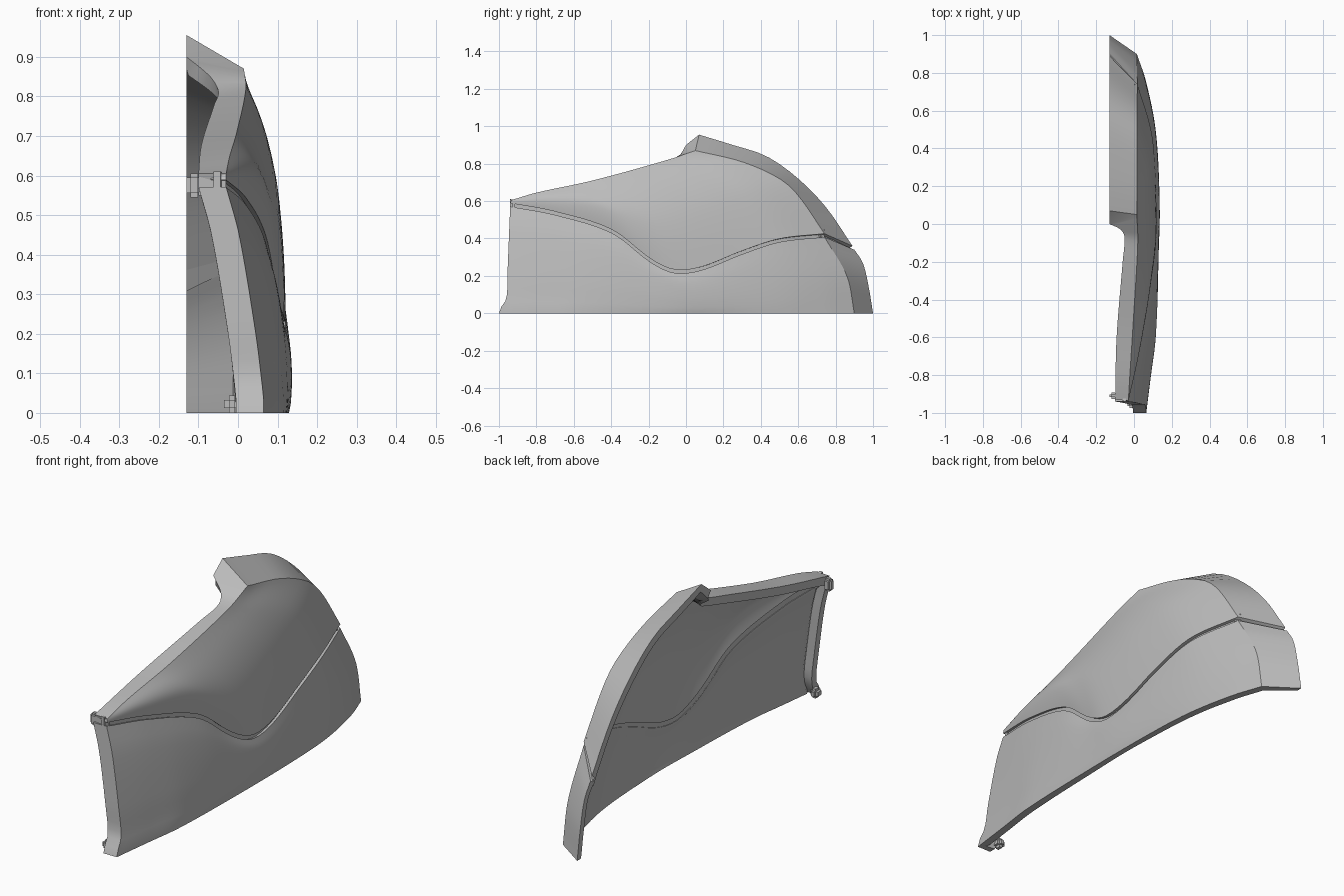
import bpy, bmesh, math
from mathutils import Vector, geometry

if "Cube" in bpy.data.objects:
    bpy.data.objects.remove(bpy.data.objects["Cube"])

grey = bpy.data.materials.new("plain grey")
grey.use_nodes = True
grey.diffuse_color = (0.5, 0.5, 0.5, 1)
grey.node_tree.nodes["Principled BSDF"].inputs["Base Color"].default_value = (0.5, 0.5, 0.5, 1)

NS, NT, NF = 48, 16, 4      # samples along, up and across flanges
INNER = -0.13


def curve(points, n):
    """Smooth curve through the points, resampled evenly to n + 1 points."""
    p = [Vector(q) for q in points]
    p = [2 * p[0] - p[1]] + p + [2 * p[-1] - p[-2]]
    dense = []
    for a, b, c, d in zip(p, p[1:], p[2:], p[3:]):
        h = (c - b).length / 3
        t1, t2 = (c - a).normalized() * h, (d - b).normalized() * h
        dense += geometry.interpolate_bezier(b, b + t1, c - t2, c, 24)[:-1]
    dense.append(p[-2])
    dist = [0]
    for a, b in zip(dense, dense[1:]):
        dist.append(dist[-1] + (b - a).length)
    out, k = [], 0
    for i in range(n + 1):
        target = dist[-1] * i / n
        while k < len(dist) - 2 and dist[k + 1] < target:
            k += 1
        f = (target - dist[k]) / max(dist[k + 1] - dist[k], 1e-9)
        out.append(dense[k].lerp(dense[k + 1], f))
    return out


def shift(points, dx=0, dy=0, dz=0):
    return [p + Vector((dx, dy, dz)) for p in points]


def patch(low, high, left, right, bulge=0):
    """Rows of points filling four boundary curves."""
    ns, nt = len(low) - 1, len(left) - 1
    rows = []
    for j in range(nt + 1):
        t = j / nt
        row = []
        for i in range(ns + 1):
            s = i / ns
            p = low[i].lerp(high[i], t) + left[j].lerp(right[j], s)
            p -= low[0].lerp(low[-1], s).lerp(high[0].lerp(high[-1], s), t)
            p.x += bulge * math.sin(math.pi * s) * math.sin(math.pi * t)
            row.append(p)
        rows.append(row)
    return rows


def ruled(a, b, n=NF):
    return [[p.lerp(q, j / n) for p, q in zip(a, b)] for j in range(n + 1)]


def shell(name, grids, thickness):
    """Join point grids into one surface and thicken it inwards."""
    bm = bmesh.new()
    for rows in grids:
        v = [[bm.verts.new(p) for p in row] for row in rows]
        for r, q in zip(v, v[1:]):
            for i in range(len(r) - 1):
                bm.faces.new((r[i], r[i + 1], q[i + 1], q[i]))
    bmesh.ops.remove_doubles(bm, verts=bm.verts, dist=0.0008)
    bmesh.ops.recalc_face_normals(bm, faces=bm.faces)
    if sum(f.normal.x * f.calc_area() for f in bm.faces) < 0:
        bmesh.ops.reverse_faces(bm, faces=bm.faces)
    mesh = bpy.data.meshes.new(name)
    bm.to_mesh(mesh)
    bm.free()
    ob = finish(name, mesh)
    mod = ob.modifiers.new("thickness", "SOLIDIFY")
    mod.thickness, mod.offset = thickness, -1
    bpy.ops.object.modifier_apply(modifier=mod.name)
    for v in mesh.vertices:      # flat base and flat inner side
        v.co.z = max(v.co.z, 0)
        v.co.x = max(v.co.x, INNER)
    bpy.ops.object.shade_smooth_by_angle(angle=math.radians(32))
    return ob


def finish(name, mesh):
    mesh.materials.append(grey)
    ob = bpy.data.objects.new(name, mesh)
    bpy.context.collection.objects.link(ob)
    bpy.ops.object.select_all(action="DESELECT")
    ob.select_set(True)
    bpy.context.view_layer.objects.active = ob
    return ob


# Main lines of the body
seam = curve([(-.03, -.94, .58), (.02, -.7, .535), (.07, -.4, .44), (.1, -.2, .29),
              (.115, -.1, .235), (.12, -.02, .222), (.12, .1, .245), (.112, .3, .325),
              (.09, .5, .39), (.018, .74, .417)], NS)
seam_top, seam_low = shift(seam, dz=.009), shift(seam, dz=-.009)
base = curve([(.065, -1, 0), (.09, -.8, 0), (.115, -.6, 0), (.127, -.2, 0), (.127, .2, 0),
              (.112, .5, 0), (.065, .75, 0), (.015, .9, 0)], NS)
crest = Vector((.015, .05, .87))
top = curve([(-.03, -.935, .605), (-.022, -.8, .645), (-.003, -.5, .71),
             (.02, -.1, .82), crest], NS)
top_inner = curve([(-.1, -.93, .605), (-.092, -.6, .68), (-.06, -.2, .78),
                   (-.05, -.07, .815), (-.07, -.03, .85), (INNER, 0, .9)], NS)
front = curve([base[0], (.065, -.99, .03), (.06, -.96, .08), (.045, -.955, .2),
               (.003, -.945, .45), seam_low[0]], NT)
ridge_low = curve([base[-1], (.015, .86, .2), seam_low[-1]], NT)
ridge_up = curve([seam_top[-1], (.016, .6, .63), (.016, .5, .72), (.015, .3, .81), crest], NT)
rear_low = curve([(INNER, 1, 0), (INNER, .975, .15), (INNER, .945, .27), (INNER, .9, .34)], NT)
rear_up = curve([(INNER, .89, .36), (INNER, .75, .565), (INNER, .6, .72),
                 (INNER, .43, .84), (INNER, .25, .9), (INNER, .07, .955)], NT)

# Upper panel with its top rim, rear flange and sloped end
peak_inner, peak = top_inner[-1], rear_up[-1]
end = [[crest, crest], [peak_inner, peak]]
upper_left = [seam_top[0].lerp(top[0], j / NT) for j in range(NT + 1)]
shell("upper_panel", [
    patch(seam_top, top, upper_left, ridge_up, .035),
    ruled(top, top_inner, 1),
    ruled(ridge_up, rear_up, 1),
    end], .04)

# Lower panel with its front rim and rear flange
shell("lower_panel", [
    patch(base, seam_low, front, ridge_low, .006),
    ruled(front, shift(front, dx=-.07), 1),
    ruled(ridge_low, rear_low, 1)], .035)

# Recessed strip closing the seam, carried over rear flange and front rim
flange_seam = [seam[-1], Vector((INNER, .895, .35))]
shell("seam_strip", [ruled(shift(seam, -.014, 0, -.03), shift(seam, -.014, 0, .03), 1)], .018)
shell("rear_seam_strip", [ruled(shift(flange_seam, 0, -.005, -.035),
                                shift(flange_seam, 0, -.035, .02), 1)], .018)
front_seam = [seam[0], seam[0] + Vector((-.07, 0, 0))]
shell("front_seam_strip", [ruled(shift(front_seam, 0, .012, -.03),
                                 shift(front_seam, 0, .012, .022), 1)], .015)


def lug(name, centre, size):
    """Small rounded clip."""
    bm = bmesh.new()
    bmesh.ops.create_cube(bm, size=1)
    for v in bm.verts:
        v.co = Vector(c + a * s for c, a, s in zip(centre, v.co, size))
    bmesh.ops.bevel(bm, geom=bm.edges[:], offset=min(size) * .3, segments=2, affect="EDGES")
    mesh = bpy.data.meshes.new(name)
    bm.to_mesh(mesh)
    bm.free()
    finish(name, mesh)
    bpy.ops.object.shade_smooth_by_angle(angle=math.radians(32))


# Clips at the front corners
lug("lower_clip", (-.015, -.95, .022), (.04, .05, .044))
lug("upper_clip", (-.11, -.91, .575), (.04, .035, .06))
